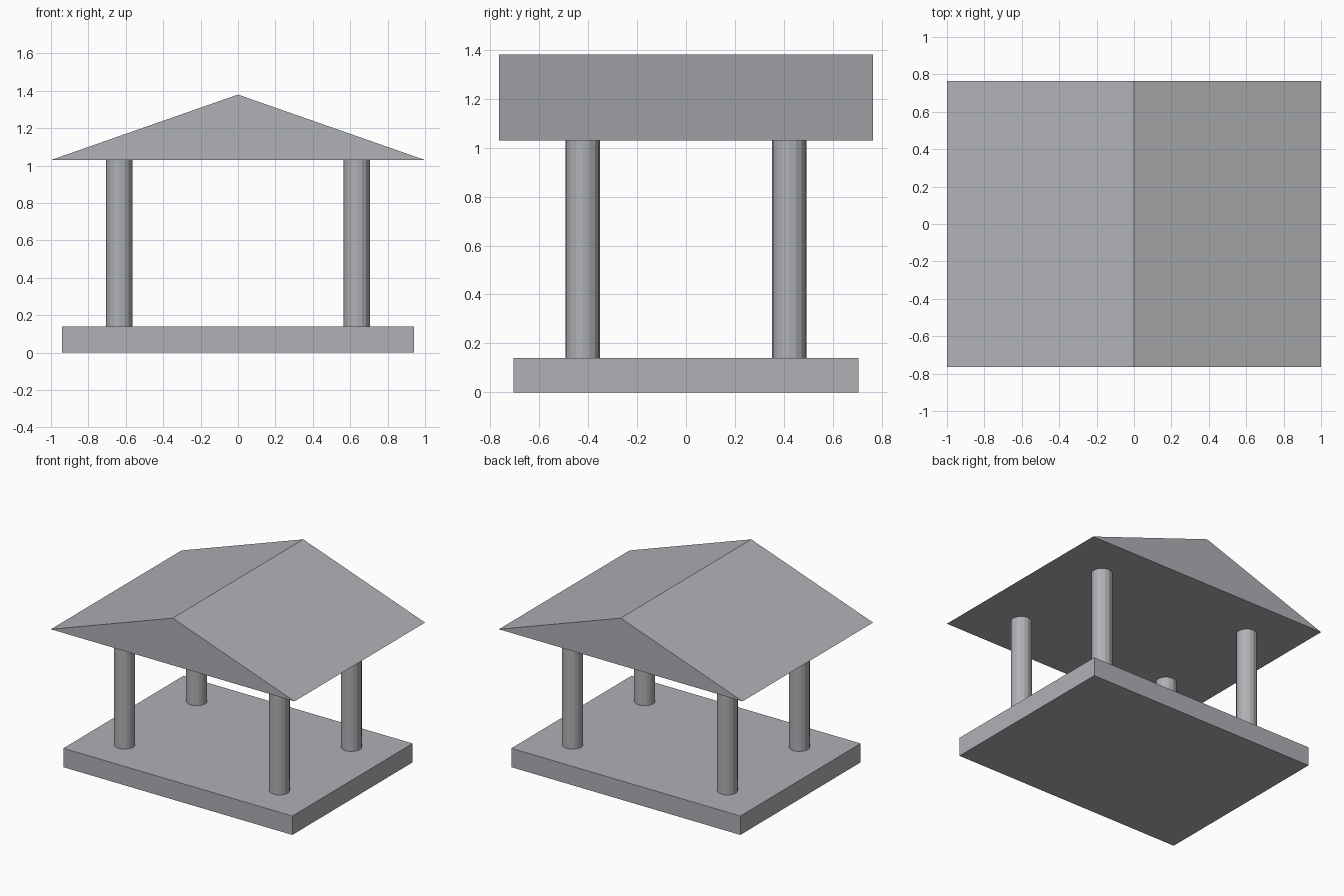
import bpy

if "Cube" in bpy.data.objects:
    bpy.data.objects.remove(bpy.data.objects["Cube"])

# One plain grey for the whole pavilion
stone = bpy.data.materials.new("grey_stone")
stone.diffuse_color = (0.43, 0.44, 0.46, 1.0)
stone.use_nodes = True
stone.node_tree.nodes["Principled BSDF"].inputs["Base Color"].default_value = stone.diffuse_color

BASE_TOP, EAVES, RIDGE = 0.14, 1.03, 1.38


def prism(name, profile, half_depth):
    """Extrude an x-z outline symmetrically along y."""
    n = len(profile)
    verts = [(x, y, z) for y in (-half_depth, half_depth) for x, z in profile]
    faces = [tuple(range(n)), tuple(range(2 * n - 1, n - 1, -1))]
    faces += [(i, i + n, (i + 1) % n + n, (i + 1) % n) for i in range(n)]
    mesh = bpy.data.meshes.new(name)
    mesh.from_pydata(verts, [], faces)
    mesh.materials.append(stone)
    obj = bpy.data.objects.new(name, mesh)
    bpy.context.collection.objects.link(obj)
    return obj


# Floor slab
prism("base_slab", [(-0.94, 0), (0.94, 0), (0.94, BASE_TOP), (-0.94, BASE_TOP)], 0.705)

# Solid gable roof, ridge running front to back
prism("gable_roof", [(-1, EAVES), (1, EAVES), (0, RIDGE)], 0.765)

# Four faceted columns
for side, x in (("left", -0.635), ("right", 0.635)):
    for end, y in (("front", -0.422), ("back", 0.422)):
        bpy.ops.mesh.primitive_cylinder_add(
            vertices=16, radius=0.071, depth=EAVES - BASE_TOP,
            location=(x, y, (EAVES + BASE_TOP) / 2))
        column = bpy.context.object
        column.name = f"{end}_{side}_column"
        column.data.materials.append(stone)
